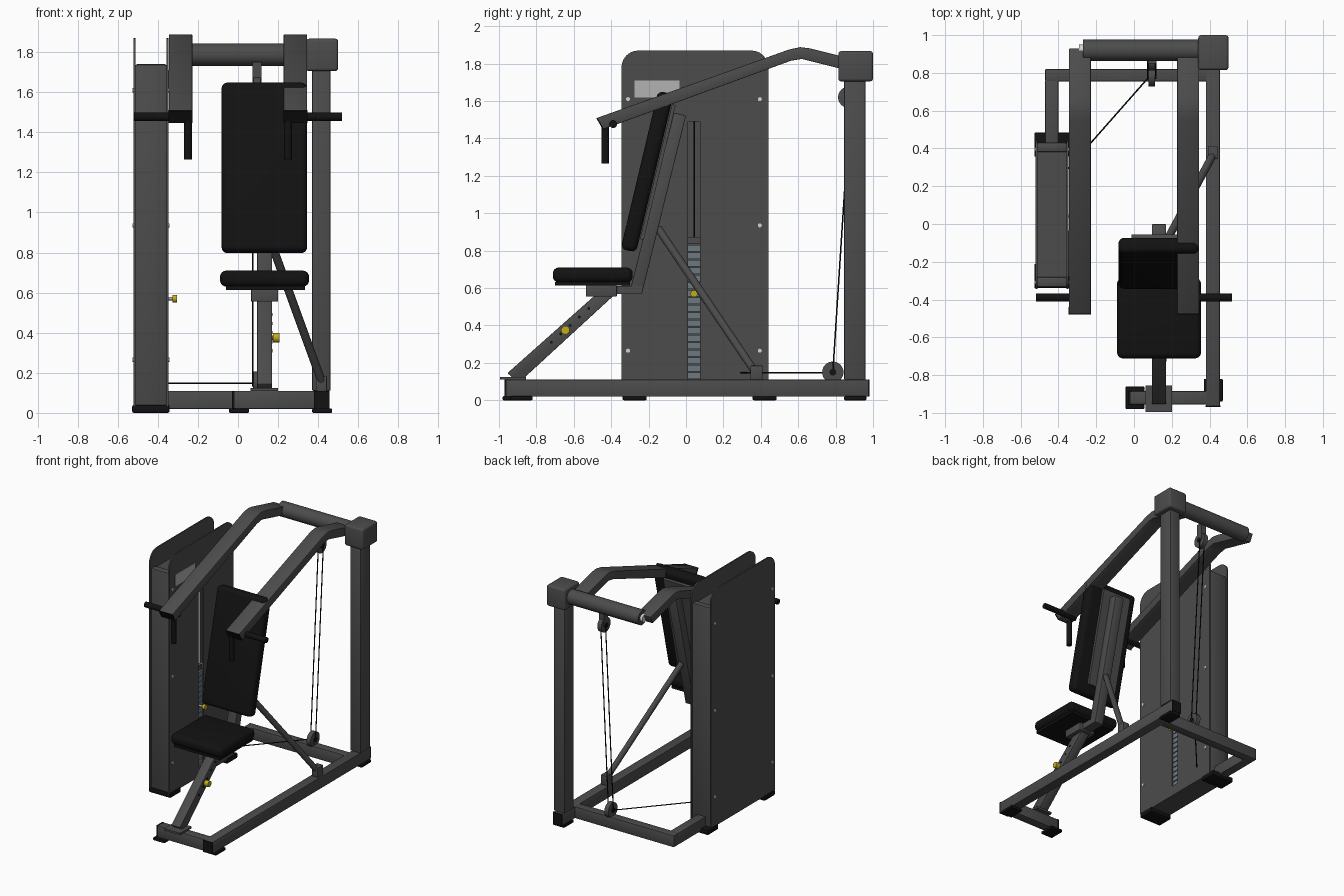
import bpy, bmesh, math
from mathutils import Vector

if "Cube" in bpy.data.objects:
    bpy.data.objects.remove(bpy.data.objects["Cube"])


def material(name, r, g, b):
    m = bpy.data.materials.new(name)
    m.diffuse_color = (r, g, b, 1)
    m.use_nodes = True
    m.node_tree.nodes["Principled BSDF"].inputs["Base Color"].default_value = m.diffuse_color
    return m


FRAME = material("dark grey paint", 0.072, 0.072, 0.072)
BLACK = material("black vinyl", 0.006, 0.006, 0.006)
STACK = material("weight steel", 0.15, 0.19, 0.21)
LABEL = material("light grey label", 0.45, 0.45, 0.45)
BOLT = material("bolt silver", 0.65, 0.65, 0.65)
YELLOW = material("yellow knob", 0.55, 0.42, 0.01)


def finish(name, bm, mat, bevel=0, segs=2):
    bmesh.ops.recalc_face_normals(bm, faces=bm.faces)
    if bevel:
        edges = [e for e in bm.edges if e.calc_face_angle(0) > 0.6]
        bmesh.ops.bevel(bm, geom=edges, offset=bevel, segments=segs,
                        profile=0.5, affect='EDGES', clamp_overlap=True)
    me = bpy.data.meshes.new(name)
    bm.to_mesh(me)
    bm.free()
    me.materials.append(mat)
    ob = bpy.data.objects.new(name, me)
    bpy.context.collection.objects.link(ob)
    return ob


def prism(name, pts, x0, x1, mat, bevel=0, segs=2):
    """Side profile (y, z) extruded from x0 to x1."""
    bm = bmesh.new()
    face = bm.faces.new([bm.verts.new((x0, y, z)) for y, z in pts])
    ext = bmesh.ops.extrude_face_region(bm, geom=[face])
    verts = [v for v in ext['geom'] if isinstance(v, bmesh.types.BMVert)]
    bmesh.ops.translate(bm, verts=verts, vec=(x1 - x0, 0, 0))
    return finish(name, bm, mat, bevel, segs)


def box(name, x, y, z, mat, bevel=0, segs=2):
    pts = [(y[0], z[0]), (y[1], z[0]), (y[1], z[1]), (y[0], z[1])]
    return prism(name, pts, x[0], x[1], mat, bevel, segs)


def bar(name, a, b, thick, x, mat, bevel=0, segs=2):
    """Slanted box between two (y, z) points."""
    a, b = Vector(a), Vector(b)
    d = (b - a).normalized()
    n = Vector((-d.y, d.x)) * thick / 2
    return prism(name, [a - n, b - n, b + n, a + n], x[0], x[1], mat, bevel, segs)


def rod(name, a, b, r, mat, sides=20, spin=0.0):
    a, b = Vector(a), Vector(b)
    bm = bmesh.new()
    bmesh.ops.create_cone(bm, cap_ends=True, segments=sides, radius1=r,
                          radius2=r, depth=(b - a).length)
    bm.transform(Vector((0, 0, 1)).rotation_difference(b - a).to_matrix().to_4x4())
    bmesh.ops.translate(bm, verts=bm.verts, vec=(a + b) / 2)
    return finish(name, bm, mat)


# base frame
Z = (0.02, 0.11)
box("side_rail", (0.38, 0.455), (-0.965, 0.975), Z, FRAME, 0.004)
box("front_cross_rail", (-0.02, 0.39), (-0.955, -0.885), Z, FRAME, 0.004)
box("rear_cross_rail", (-0.47, 0.39), (0.755, 0.82), Z, FRAME, 0.004)
box("tower_link_rail", (-0.47, -0.40), (0.40, 0.76), Z, FRAME, 0.004)
box("front_rail_cap", (-0.03, -0.018), (-0.957, -0.883), Z, BLACK)
box("side_rail_front_cap", (0.378, 0.457), (-0.97, -0.96), Z, BLACK)
box("side_rail_rear_cap", (0.378, 0.457), (0.972, 0.98), Z, BLACK)
for i, (x, y) in enumerate([(0.005, -0.92), (0.42, -0.88), (0.42, 0.905)]):
    box(f"foot_{i}", (x - 0.05, x + 0.05), (y - 0.06, y + 0.06), (0, 0.022), BLACK, 0.006)

# rear upright, pivot block and axle
box("rear_upright", (0.37, 0.462), (0.845, 0.96), (0.11, 1.73), FRAME, 0.006)
box("pivot_block", (0.34, 0.5), (0.815, 1.0), (1.705, 1.867), FRAME, 0.015, 3)
rod("axle_tube", (-0.27, 0.92, 1.788), (0.35, 0.92, 1.788), 0.056, FRAME, 32)
rod("axle_end", (-0.29, 0.92, 1.788), (-0.27, 0.92, 1.788), 0.03, BOLT)

# press arms with grips, mirrored
ARM = [(-0.475, 1.51), (-0.44, 1.45), (0.56, 1.815), (0.62, 1.825), (0.90, 1.755),
       (0.93, 1.815), (0.66, 1.882), (0.61, 1.888), (0.55, 1.875)]
for s, side in ((-1, "left"), (1, "right")):
    prism(f"{side}_press_arm", ARM, s * 0.228, s * 0.345, FRAME, 0.004)
    rod(f"{side}_side_grip", (s * 0.23, -0.39, 1.477), (s * 0.52, -0.39, 1.477), 0.021, BLACK)
    rod(f"{side}_down_grip", (s * 0.25, -0.432, 1.265), (s * 0.25, -0.432, 1.475), 0.02, BLACK)
    bar(f"{side}_arm_end_cap", (-0.477, 1.509), (-0.442, 1.449), 0.006,
        (s * 0.227, s * 0.346), BLACK)

# weight tower shell
XO, XI = -0.522, -0.347
box("tower_front_post", (-0.515, -0.354), (-0.335, -0.28), (0.03, 1.74), FRAME, 0.012)
box("tower_back_post", (-0.515, -0.354), (0.38, 0.432), (0.03, 1.74), FRAME, 0.012)
box("tower_roof", (-0.515, -0.354), (-0.29, 0.39), (1.68, 1.725), FRAME)
box("tower_floor_beam", (-0.515, XI), (-0.30, 0.40), (0.03, 0.11), FRAME)


def corner(cy, start):
    return [(cy + 0.09 * math.cos(math.radians(start + a)),
             1.78 + 0.09 * math.sin(math.radians(start + a))) for a in range(0, 91, 15)]


top = corner(0.35, 0) + corner(-0.255, 90)
outer = [(-0.345, 0.035), (0.44, 0.035)] + top
slotted = [(-0.345, 0.035), (0.012, 0.035), (0.012, 1.49), (0.075, 1.49),
           (0.075, 0.035), (0.44, 0.035)] + top
prism("tower_outer_panel", outer, XO, XO + 0.01, FRAME)
prism("tower_inner_panel", slotted, XI - 0.01, XI, FRAME)
box("instruction_plate", (XI, XI + 0.003), (-0.275, -0.035), (1.62, 1.71), LABEL)
for i, y in enumerate((-0.27, 0.425)):
    box(f"tower_foot_{i}", (-0.528, -0.342), (y - 0.07, y + 0.06), (0, 0.04), BLACK, 0.008)
for x, d in ((XI, 0.004), (XO, -0.004)):
    for y in (-0.31, 0.395):
        for z in (0.265, 0.935, 1.61):
            rod("panel_bolt", (x, y, z), (x + d, y, z), 0.011, BOLT, 12)

# weight stack with guide rods and selector pin
for i in range(18):
    z = 0.115 + i * 0.04
    box(f"weight_plate_{i}", (-0.49, -0.362), (-0.1, 0.185), (z, z + 0.034), STACK)
box("stack_head", (-0.47, -0.37), (0.0, 0.085), (0.835, 0.872), FRAME)
for y in (-0.05, 0.135):
    rod("guide_rod", (-0.43, y, 0.1), (-0.43, y, 1.69), 0.012, LABEL, 12)
rod("stack_cable", (-0.43, 0.043, 0.86), (-0.43, 0.043, 1.69), 0.004, BLACK, 8)
rod("selector_pin", (-0.37, 0.043, 0.57), (-0.325, 0.043, 0.57), 0.008, LABEL, 12)
rod("selector_knob", (-0.327, 0.043, 0.57), (-0.305, 0.043, 0.57), 0.019, YELLOW, 16)

# seat post and carriage
XC = (0.095, 0.17)
box("seat_post_plate", (0.062, 0.2), (-0.995, -0.855), (0.11, 0.125), FRAME)
prism("seat_post", [(-0.955, 0.145), (-0.925, 0.12), (-0.865, 0.12), (-0.37, 0.575), (-0.46, 0.585)],
      *XC, FRAME, 0.004)
box("seat_bracket", (0.065, 0.2), (-0.535, -0.37), (0.555, 0.615), FRAME, 0.004)
box("seat_beam", XC, (-0.40, -0.235), (0.568, 0.612), FRAME)
rod("seat_knob_stem", (0.16, -0.645, 0.375), (0.18, -0.645, 0.375), 0.012, FRAME, 12)
rod("seat_knob", (0.175, -0.645, 0.375), (0.208, -0.645, 0.375), 0.023, YELLOW, 16)
for i in range(5):
    t = -0.72 + i * 0.05
    rod("seat_post_hole", (0.169, t, 0.31 + i * 0.045), (0.173, t, 0.31 + i * 0.045), 0.008, BLACK, 10)

# seat and backrest
box("seat_board", (-0.06, 0.335), (-0.7, -0.3), (0.613, 0.632), BLACK)
box("seat_pad", (-0.09, 0.355), (-0.712, -0.285), (0.63, 0.71), BLACK, 0.032, 4)
bar("back_pad", (-0.308, 0.80), (-0.108, 1.645), 0.085, (-0.082, 0.345), BLACK, 0.03, 4)
bar("back_board", (-0.236, 0.86), (-0.065, 1.58), 0.02, (-0.012, 0.235), FRAME)
bar("backrest_beam", (-0.268, 0.575), (-0.032, 1.53), 0.066, XC, FRAME, 0.004)

# diagonal brace to side rail
rod("diagonal_brace", (0.14, -0.15, 0.92), (0.42, 0.37, 0.15), 0.021, FRAME, 16)
box("brace_bracket", (0.392, 0.443), (0.345, 0.41), (0.108, 0.185), FRAME, 0.003)

# pulleys and cables
for name, y, z in (("lower", 0.785, 0.15), ("upper", 0.87, 1.62)):
    rod(f"{name}_pulley", (0.078, y, z), (0.112, y, z), 0.057, FRAME, 32)
    rod(f"{name}_pulley_hub", (0.07, y, z), (0.12, y, z), 0.018, BLACK, 16)
box("upper_pulley_bracket", (0.073, 0.118), (0.85, 0.90), (1.62, 1.75), FRAME)
box("lower_pulley_bracket", (0.075, 0.115), (0.765, 0.81), (0.1, 0.15), FRAME)
for i, x in enumerate((0.074, 0.116)):
    rod(f"vertical_cable_{i}", (x, 0.785, 0.15), (x, 0.88, 1.62), 0.004, BLACK, 8)
rod("floor_cable", (0.085, 0.785, 0.147), (-0.36, 0.28, 0.147), 0.004, BLACK, 8)

bpy.ops.object.select_all(action='SELECT')
bpy.context.view_layer.objects.active = bpy.data.objects["seat_pad"]
bpy.ops.object.shade_smooth_by_angle(angle=math.radians(35))
